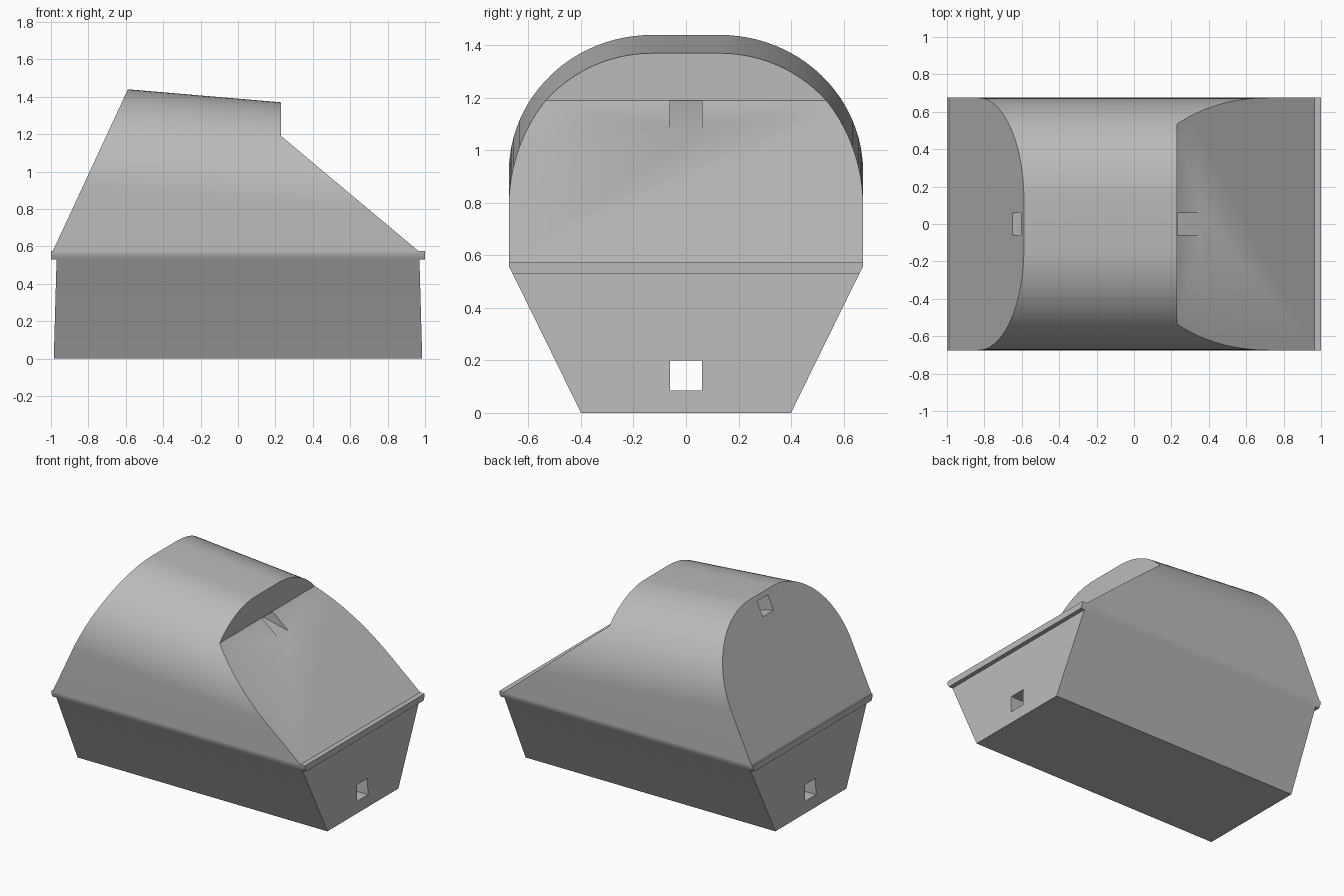
import bpy
import bmesh
import math
from mathutils import Vector

default = bpy.data.objects.get("Cube")
if default:
    bpy.data.objects.remove(default, do_unlink=True)

HALF_W = 0.675      # half width of the box
RADIUS = 0.545      # shoulder radius of the roof
STEP_X = 0.23       # vertical step in the roof
ROOF_SLOPE = -0.085


def roof_z(x):
    return 1.37 + ROOF_SLOPE * (x - STEP_X)


def loft(name, start, end):
    """Solid between two matching rings of points."""
    bm = bmesh.new()
    a = [bm.verts.new(p) for p in start]
    b = [bm.verts.new(p) for p in end]
    bm.faces.new(a)
    bm.faces.new(b)
    for i in range(len(a)):
        j = (i + 1) % len(a)
        bm.faces.new((a[i], a[j], b[j], b[i]))
    bmesh.ops.recalc_face_normals(bm, faces=bm.faces)
    mesh = bpy.data.meshes.new(name)
    bm.to_mesh(mesh)
    bm.free()
    obj = bpy.data.objects.new(name, mesh)
    bpy.context.collection.objects.link(obj)
    return obj


def carve(obj, tool, operation):
    """Apply a boolean and discard the tool."""
    tool.hide_render = True
    mod = obj.modifiers.new(operation, "BOOLEAN")
    mod.operation = operation
    mod.solver = "EXACT"
    mod.object = tool
    bpy.context.view_layer.objects.active = obj
    bpy.ops.object.modifier_apply(modifier=mod.name)
    bpy.data.objects.remove(tool, do_unlink=True)


# Cross-section: tapered tub, short upright wall, rounded roof
def section(x):
    half = [(0.4, 0), (0.66, 0.53), (HALF_W, 0.558), (HALF_W, 0.58)]
    for i in range(25):
        t = math.radians(90 * i / 24)
        half.append((HALF_W - RADIUS + RADIUS * math.cos(t),
                     roof_z(x) - RADIUS + RADIUS * math.sin(t)))
    ring = half + [(-y, z) for y, z in reversed(half)]
    return [Vector((x, y, z)) for y, z in ring]


body = loft("box_body", section(-1.1), section(1.1))

# Long silhouette: tub ends, lip, sloped back and sloped front with step
outline = [(-0.985, 0), (0.985, 0), (0.97, 0.53), (1, 0.53), (1, 0.575),
           (0.965, 0.575), (STEP_X, 1.19), (STEP_X, 1.6), (-0.514, 1.6),
           (-0.99, 0.575), (-1, 0.575), (-1, 0.53), (-0.97, 0.53)]
profile = loft("silhouette", [(x, -1, z) for x, z in outline],
               [(x, 1, z) for x, z in outline])
carve(body, profile, "INTERSECT")


# Square tunnels, each running from the back end to the front end
def tunnel(name, corners):
    return loft(name, [(x, -0.06, z) for x, z in corners],
                [(x, 0.06, z) for x, z in corners])


carve(body, tunnel("drain_tunnel", [(-1.2, 0.085), (1.2, 0.085),
                                    (1.2, 0.2), (-1.2, 0.2)]), "DIFFERENCE")
carve(body, tunnel("upper_tunnel", [(-0.87, 1.359), (0.45, 1.064),
                                    (0.45, 1.132), (0.229, 1.189),
                                    (-0.87, 1.479)]), "DIFFERENCE")

# Plain grey finish
grey = bpy.data.materials.new("plain_grey")
grey.use_nodes = True
color = (0.5, 0.5, 0.5, 1)
grey.diffuse_color = color
grey.node_tree.nodes["Principled BSDF"].inputs["Base Color"].default_value = color
body.data.materials.clear()
body.data.materials.append(grey)
for face in body.data.polygons:
    face.material_index = 0

bpy.ops.object.select_all(action="DESELECT")
body.select_set(True)
bpy.context.view_layer.objects.active = body
bpy.ops.object.shade_smooth_by_angle(angle=math.radians(30))
